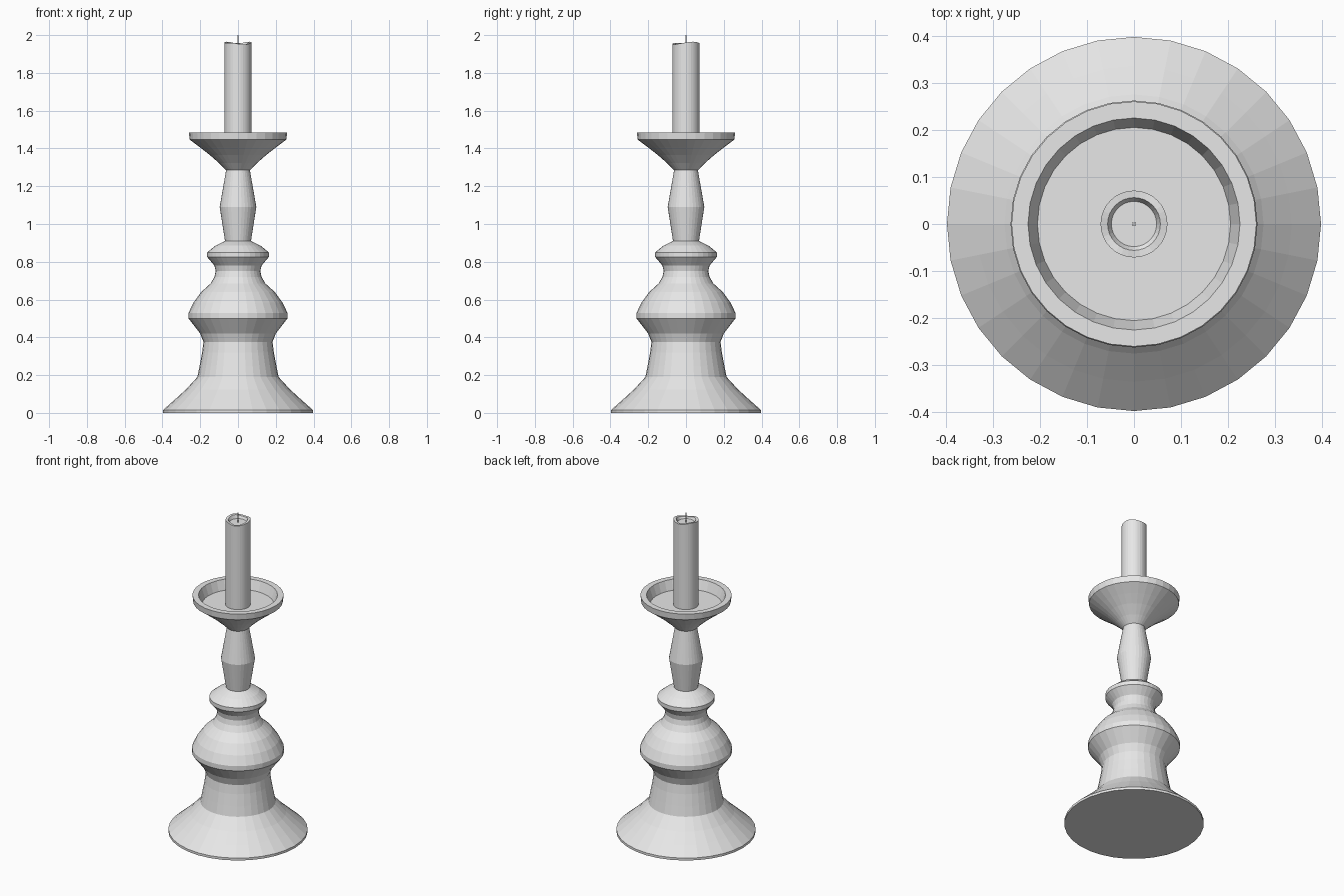
import bpy
import math

old = bpy.data.objects.get("Cube")
if old:
    bpy.data.objects.remove(old, do_unlink=True)

grey = bpy.data.materials.new("plain grey")
grey.use_nodes = True
colour = (0.8, 0.8, 0.8, 1)
grey.diffuse_color = colour
grey.node_tree.nodes["Principled BSDF"].inputs["Base Color"].default_value = colour


def lathe(name, profile, sides=32, lift=None):
    """Spin (radius, height) points about z and cap both ends."""
    verts, faces = [], []
    for ring, (r, z) in enumerate(profile):
        for i in range(sides):
            a = math.tau * i / sides
            dz = lift(ring, a) if lift else 0
            verts.append((r * math.cos(a), r * math.sin(a), z + dz))
    for ring in range(len(profile) - 1):
        for i in range(sides):
            j = (i + 1) % sides
            lo, hi = ring * sides, (ring + 1) * sides
            faces.append((lo + i, lo + j, hi + j, hi + i))
    faces.append(tuple(reversed(range(sides))))
    faces.append(tuple(range(len(verts) - sides, len(verts))))
    mesh = bpy.data.meshes.new(name)
    mesh.from_pydata(verts, [], faces)
    mesh.materials.append(grey)
    obj = bpy.data.objects.new(name, mesh)
    bpy.context.collection.objects.link(obj)
    return obj


# Flared foot, bulging body and collar
lathe("pedestal", [
    (0.397, 0), (0.397, 0.015), (0.335, 0.07), (0.275, 0.125), (0.215, 0.19),
    (0.203, 0.25), (0.19, 0.32), (0.183, 0.375), (0.2, 0.42), (0.262, 0.5),
    (0.262, 0.53), (0.235, 0.585), (0.195, 0.64), (0.145, 0.685),
    (0.125, 0.72), (0.118, 0.75), (0.125, 0.78), (0.163, 0.825),
    (0.163, 0.85), (0.12, 0.885), (0.068, 0.91)])

# Slender stem
lathe("stem", [(0.068, 0.905), (0.097, 1.09), (0.063, 1.285)])

# Drip dish with a recessed floor
lathe("drip_dish", [
    (0.063, 1.285), (0.1, 1.322), (0.15, 1.366), (0.2, 1.405), (0.256, 1.447),
    (0.26, 1.485), (0.225, 1.485), (0.205, 1.425)])


# Candle with a melted, uneven lip around a shallow pool
def melt(ring, a):
    if ring not in (1, 2):
        return 0
    notch = max(0, math.cos(a + 1.3)) ** 6
    return 0.004 * math.sin(3 * a) - 0.014 * notch


lathe("candle", [(0.071, 1.42), (0.071, 1.961), (0.056, 1.96), (0.048, 1.942)],
      lift=melt)

# Wick
lathe("wick", [(0.004, 1.935), (0.003, 2.0)], sides=8)
